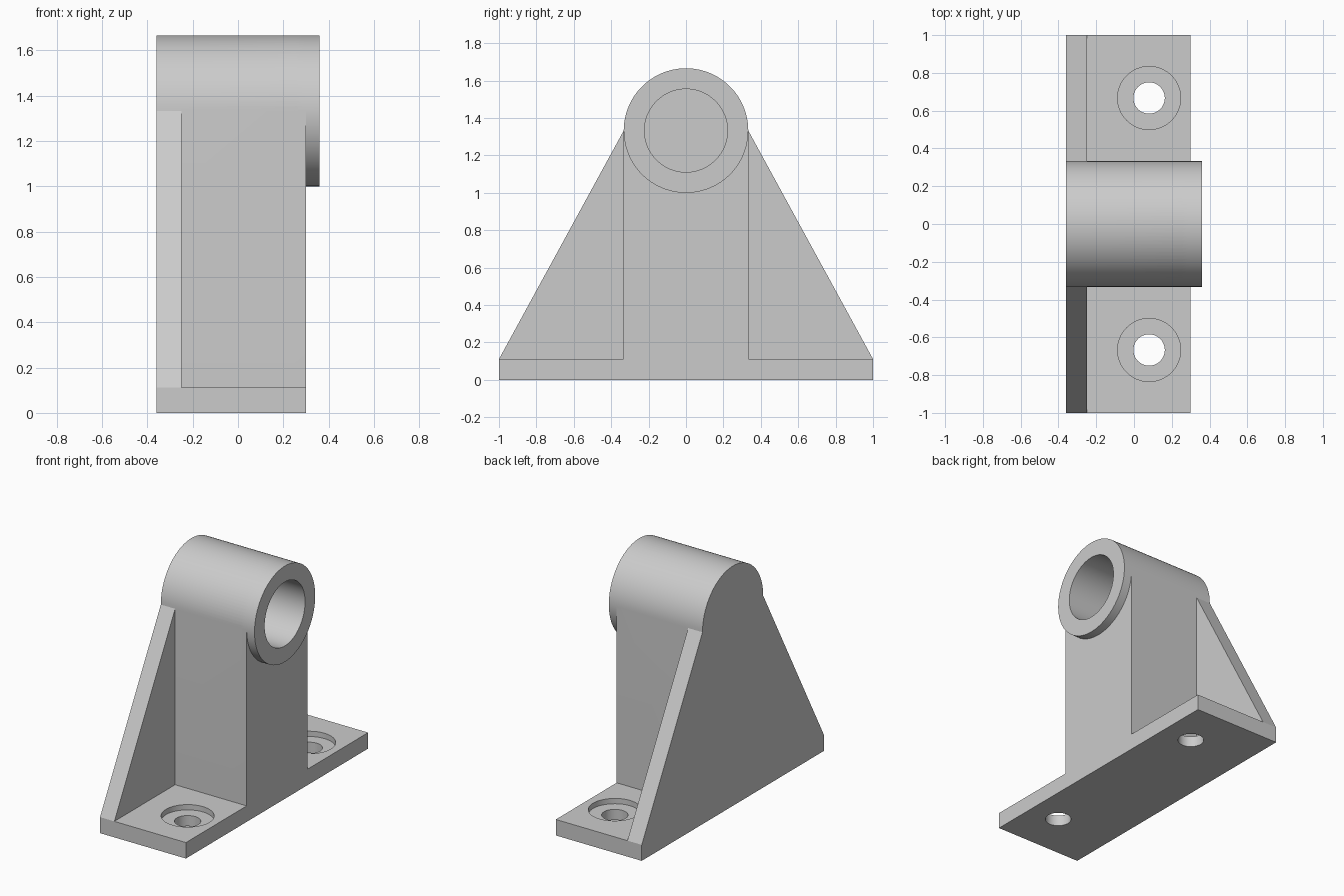
import bpy, bmesh, math
from mathutils import Vector

old = bpy.data.objects.get("Cube")
if old:
    bpy.data.objects.remove(old, do_unlink=True)

grey = bpy.data.materials.new("plain grey")
grey.use_nodes = True
COLOR = (0.6, 0.6, 0.6, 1)
grey.diffuse_color = COLOR
grey.node_tree.nodes["Principled BSDF"].inputs["Base Color"].default_value = COLOR

# Main dimensions
BACK, WALL, FRONT, TIP = -0.36, -0.25, 0.30, 0.36
BASE_T, R, BORE_R, AXIS_Z = 0.111, 0.333, 0.222, 1.333


def circle(r, cy, cz, start=0, sweep=360, n=96):
    count = n if sweep == 360 else n * sweep // 360 + 1
    return [(cy + r * math.cos(math.radians(start + 360 * i / n)),
             cz + r * math.sin(math.radians(start + 360 * i / n))) for i in range(count)]


def extrude(name, profile, a, b, axis="x"):
    """Closed prism: a (y, z) profile along x, or an (x, y) profile along z."""
    place = (lambda p: (a, p[0], p[1])) if axis == "x" else (lambda p: (p[0], p[1], a))
    bm = bmesh.new()
    face = bm.faces.new([bm.verts.new(place(p)) for p in profile])
    ext = bmesh.ops.extrude_face_region(bm, geom=[face])
    step = Vector((b - a, 0, 0)) if axis == "x" else Vector((0, 0, b - a))
    bmesh.ops.translate(bm, vec=step,
                        verts=[v for v in ext["geom"] if isinstance(v, bmesh.types.BMVert)])
    bmesh.ops.recalc_face_normals(bm, faces=bm.faces)
    mesh = bpy.data.meshes.new(name)
    bm.to_mesh(mesh)
    bm.free()
    mesh.materials.append(grey)
    obj = bpy.data.objects.new(name, mesh)
    bpy.context.collection.objects.link(obj)
    return obj


def combine(target, tool, operation):
    mod = target.modifiers.new(operation.title(), "BOOLEAN")
    mod.operation, mod.solver, mod.object = operation, "EXACT", tool
    bpy.context.view_layer.objects.active = target
    bpy.ops.object.modifier_apply(modifier=mod.name)
    bpy.data.objects.remove(tool, do_unlink=True)


arch = circle(R, 0, AXIS_Z, 0, 180)

# Tapered side wall with rounded top
bracket = extrude("bearing_bracket",
                  [(-1, 0), (1, 0), (1, BASE_T)] + arch + [(-1, BASE_T)], BACK, WALL)

# Column, bearing boss and foot plate
column = extrude("column", [(-R, 0), (R, 0)] + arch, WALL - 0.05, FRONT)
boss = extrude("boss", circle(R, 0, AXIS_Z), FRONT - 0.05, TIP)
foot = extrude("foot_plate", [(-1, 0), (1, 0), (1, BASE_T), (-1, BASE_T)], WALL - 0.05, FRONT)
for part in (column, boss, foot):
    combine(bracket, part, "UNION")

# Blind bore
combine(bracket, extrude("bore", circle(BORE_R, 0, AXIS_Z), WALL, TIP + 0.1), "DIFFERENCE")

# Counterbored bolt holes
for side in (-1, 1):
    y = side * 0.667
    for name, r, bottom in (("bolt_hole", 0.083, -0.1), ("counterbore", 0.167, BASE_T - 0.037)):
        cutter = extrude(name, circle(r, 0.08, y, n=64), bottom, BASE_T + 0.05, "z")
        combine(bracket, cutter, "DIFFERENCE")

bpy.ops.object.select_all(action="DESELECT")
bracket.select_set(True)
bpy.context.view_layer.objects.active = bracket
bpy.ops.object.shade_smooth_by_angle(angle=math.radians(25))
